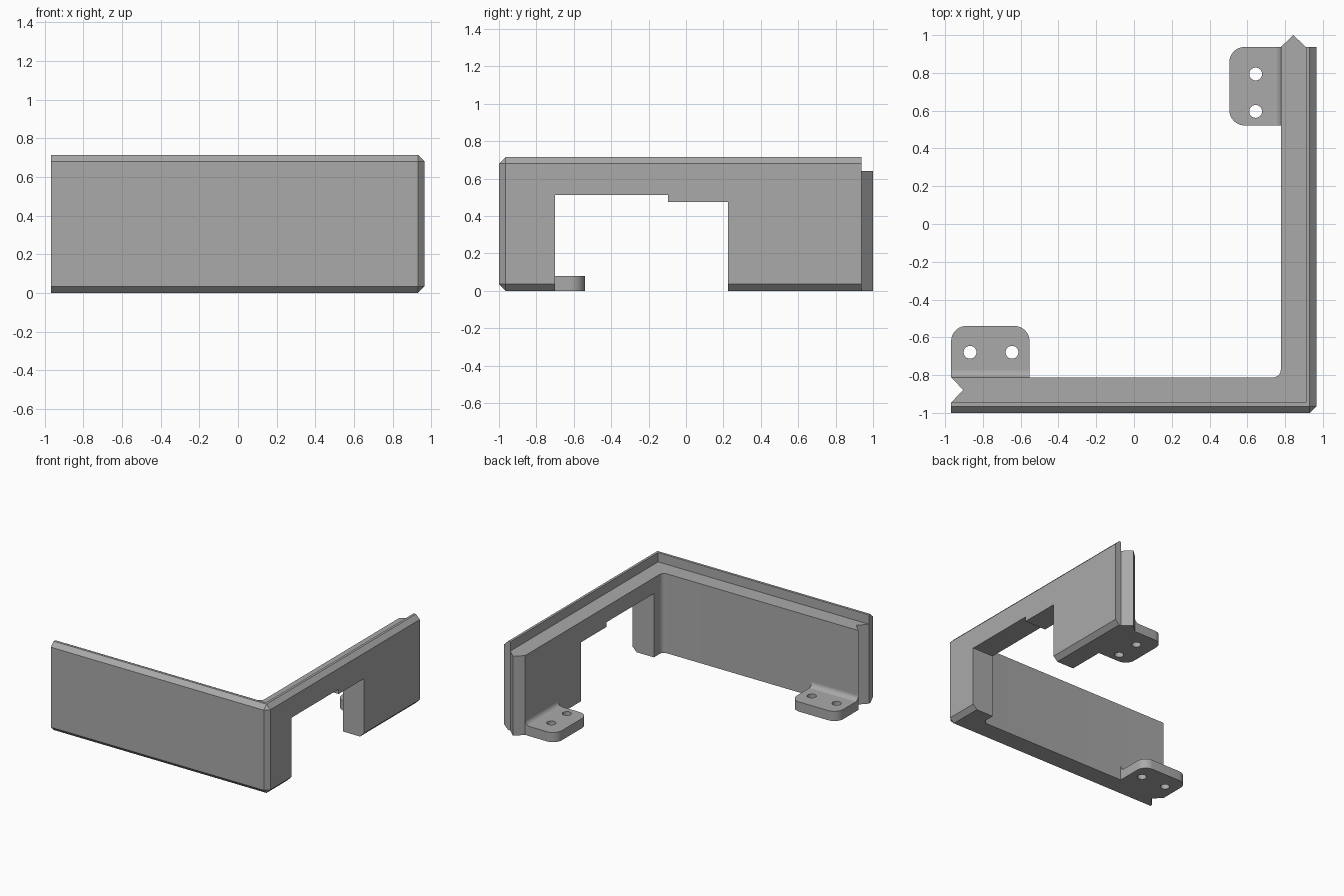
import bpy, bmesh, math
from mathutils import Matrix

cube = bpy.data.objects.get("Cube")
if cube:
    bpy.data.objects.remove(cube, do_unlink=True)

grey = bpy.data.materials.new("plain_grey")
grey.use_nodes = True
COLOUR = (0.4, 0.4, 0.4, 1)
grey.diffuse_color = COLOUR
grey.node_tree.nodes["Principled BSDF"].inputs["Base Color"].default_value = COLOUR

LEFT, RIGHT, FRONT, BACK = -0.968, 0.965, -1.0, 0.937
THICK, LEDGE, TOP, CH, LIP = 0.188, 0.64, 0.715, 0.035, 0.055
FILLET = 0.04
INNER_X, INNER_Y = RIGHT - THICK, FRONT + THICK


def finish(name, bm):
    bmesh.ops.remove_doubles(bm, verts=bm.verts, dist=1e-5)
    bmesh.ops.recalc_face_normals(bm, faces=bm.faces)
    mesh = bpy.data.meshes.new(name)
    bm.to_mesh(mesh)
    bm.free()
    mesh.materials.append(grey)
    obj = bpy.data.objects.new(name, mesh)
    bpy.context.collection.objects.link(obj)
    return obj


def prism(name, outline, low, high, matrix=Matrix()):
    """Extrude a flat outline along local z."""
    bm = bmesh.new()
    face = bm.faces.new([bm.verts.new((x, y, low)) for x, y in outline])
    ext = bmesh.ops.extrude_face_region(bm, geom=[face])["geom"]
    moved = [v for v in ext if isinstance(v, bmesh.types.BMVert)]
    bmesh.ops.translate(bm, verts=moved, vec=(0, 0, high - low))
    bmesh.ops.transform(bm, matrix=matrix, verts=bm.verts)
    return finish(name, bm)


def arc(cx, cy, r, start, end, steps=10):
    angles = [math.radians(start + (end - start) * i / steps) for i in range(steps + 1)]
    return [(cx + r * math.cos(a), cy + r * math.sin(a)) for a in angles]


def cut(obj, cutter):
    cutter.hide_render = True
    mod = obj.modifiers.new("cut", "BOOLEAN")
    mod.operation, mod.solver, mod.object = "DIFFERENCE", "EXACT", cutter
    bpy.context.view_layer.objects.active = obj
    bpy.ops.object.modifier_apply(modifier=mod.name)
    bpy.data.objects.remove(cutter, do_unlink=True)


def smooth(obj):
    bpy.ops.object.select_all(action="DESELECT")
    obj.select_set(True)
    bpy.context.view_layer.objects.active = obj
    bpy.ops.object.shade_smooth_by_angle(angle=math.radians(30))


# Corner wall: lipped profile (depth from outside, height) swept round the corner
profile = [(CH, 0), (0, CH), (0, TOP - CH), (CH, TOP), (LIP, TOP),
           (LIP, LEDGE), (THICK, LEDGE), (THICK, 0)]
STEPS = 8
inner_arc = arc(INNER_X - FILLET, INNER_Y + FILLET, FILLET, -90, 0, STEPS)


def corner_point(d, i):
    if d == 0:      # chamfered outer corner
        t = CH * i / STEPS
        return RIGHT - CH + t, FRONT + t
    if d == THICK:  # rounded inner corner
        return inner_arc[i]
    return RIGHT - d, FRONT + d


bm = bmesh.new()
rings = [[(LEFT, FRONT + d, z) for d, z in profile]]
rings += [[(*corner_point(d, i), z) for d, z in profile] for i in range(STEPS + 1)]
rings += [[(RIGHT - d, BACK, z) for d, z in profile]]
rings = [[bm.verts.new(p) for p in ring] for ring in rings]
for a, b in zip(rings, rings[1:]):
    for k in range(len(profile)):
        n = (k + 1) % len(profile)
        bm.faces.new((a[k], a[n], b[n], b[k]))
bm.faces.new(rings[0])
bm.faces.new(rings[-1])
bmesh.ops.remove_doubles(bm, verts=bm.verts, dist=1e-5)
bmesh.ops.dissolve_limit(bm, angle_limit=0.01, verts=bm.verts, edges=bm.edges)
wall = finish("corner_wall", bm)

# Stepped opening through the side wall (outline in y and z, extruded along x)
along_x = Matrix(((0, 0, 1, 0), (1, 0, 0, 0), (0, 1, 0, 0), (0, 0, 0, 1)))
opening = [(-0.7, -0.1), (0.225, -0.1), (0.225, 0.475),
           (-0.097, 0.475), (-0.097, 0.513), (-0.7, 0.513)]
cut(wall, prism("opening_cutter", opening, 0.7, 1.1, along_x))

# V-shaped joint: groove in one end, matching tongue on the other
mid, reach = (LIP + THICK) / 2, 0.064
slope = reach / (THICK - mid)
over = 0.02
half = THICK - mid + over / slope
groove = [(LEFT - over, FRONT + mid - half), (LEFT + reach, FRONT + mid),
          (LEFT - over, FRONT + mid + half)]
cut(wall, prism("groove_cutter", groove, -0.1, 1))
smooth(wall)
prism("joint_tongue", [(INNER_X, BACK), (RIGHT - LIP, BACK), (RIGHT - mid, 1.0)], 0, LEDGE)

# Mounting tabs: rounded plate with two holes and a fillet against the wall
TAB_W, TAB_D, TAB_H, TAB_R = 0.415, 0.272, 0.078, 0.08


def mounting_tab(name, matrix, holes):
    outline = [(0, 0), (TAB_W, 0)]
    outline += arc(TAB_W - TAB_R, TAB_D - TAB_R, TAB_R, 0, 90)
    outline += arc(TAB_R, TAB_D - TAB_R, TAB_R, 90, 180)
    tab = prism(name, outline, 0, TAB_H, matrix)
    for u in holes:
        cut(tab, prism("hole_cutter", arc(u, 0.133, 0.034, 0, 345, 23), -0.1, 0.2, matrix))
    smooth(tab)
    curve = [(0, TAB_H)] + arc(FILLET, TAB_H + FILLET, FILLET, 270, 180)
    smooth(prism(name + "_fillet", curve, 0, TAB_W, matrix @ along_x))


mounting_tab("front_tab", Matrix.Translation((LEFT, INNER_Y, 0)), (0.1, 0.322))
mounting_tab("side_tab", Matrix.Translation((INNER_X, BACK - TAB_W, 0))
             @ Matrix.Rotation(math.pi / 2, 4, "Z"), (0.074, 0.272))
